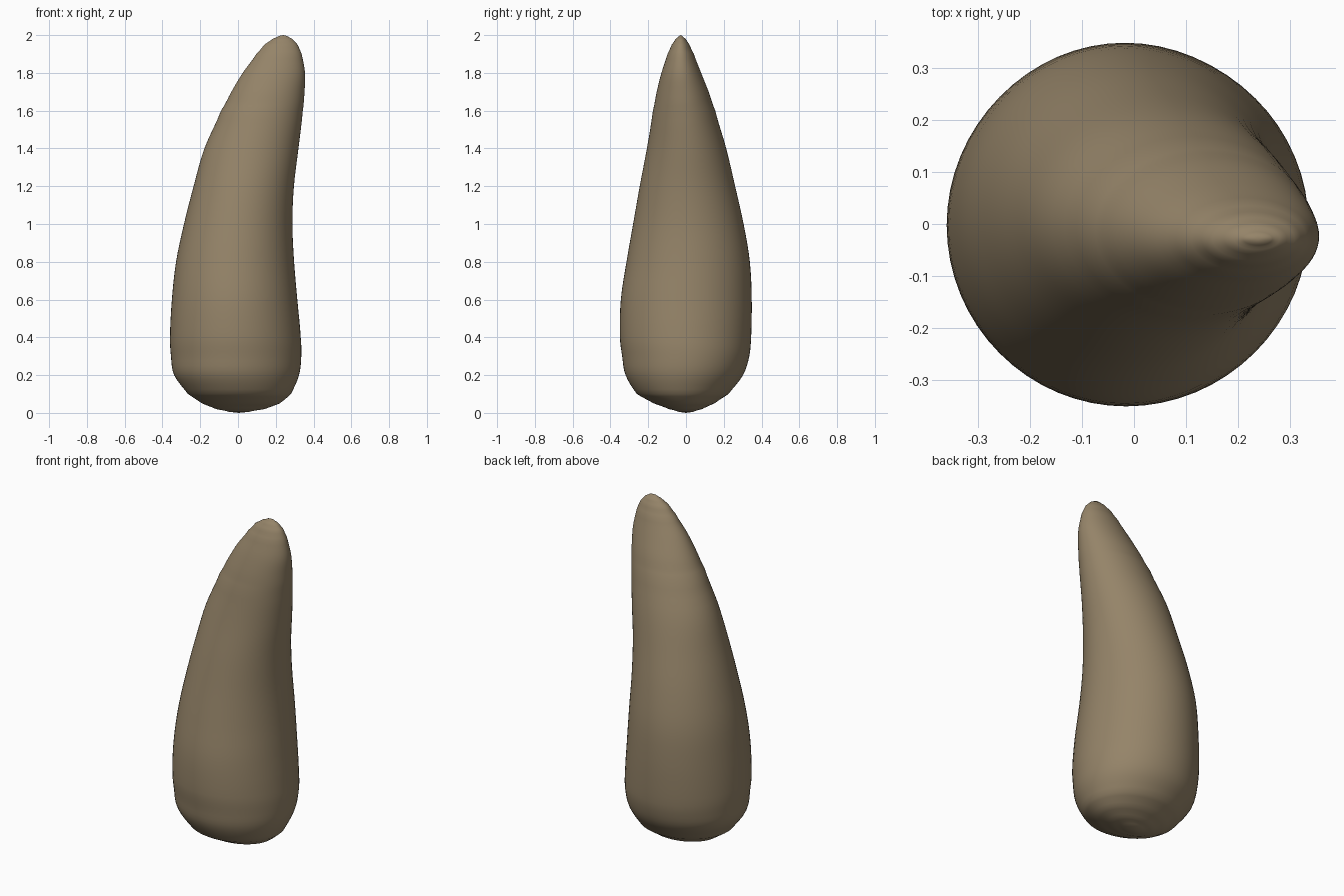
import bpy, bmesh, math

# Outline read from front and side: z, x min, x max, y min, y max
ROWS = [
    (0.006, -0.05, 0.06, -0.04, 0.04), (0.02, -0.115, 0.14, -0.09, 0.085),
    (0.05, -0.19, 0.22, -0.17, 0.15), (0.10, -0.265, 0.28, -0.26, 0.225),
    (0.20, -0.338, 0.323, -0.32, 0.302), (0.30, -0.355, 0.335, -0.338, 0.335),
    (0.40, -0.36, 0.332, -0.35, 0.345), (0.60, -0.35, 0.314, -0.345, 0.348),
    (0.80, -0.328, 0.297, -0.315, 0.338), (1.00, -0.286, 0.288, -0.28, 0.305),
    (1.20, -0.235, 0.296, -0.245, 0.26), (1.40, -0.178, 0.32, -0.207, 0.213),
    (1.60, -0.09, 0.343, -0.175, 0.155), (1.70, -0.035, 0.352, -0.155, 0.12),
    (1.80, 0.025, 0.355, -0.13, 0.08), (1.90, 0.097, 0.337, -0.098, 0.042),
    (1.95, 0.14, 0.315, -0.075, 0.018), (1.98, 0.183, 0.287, -0.054, -0.002),
    (1.995, 0.215, 0.262, -0.038, -0.018),
]
SIDES, STEPS = 64, 4


def spline(a, b, c, d, t):
    return b + 0.5 * t * (c - a + t * (2*a - 5*b + 4*c - d + t * (3*(b - c) + d - a)))


# Smooth the outline into closely spaced rows
rows = []
for i in range(len(ROWS) - 1):
    p = [ROWS[max(0, min(len(ROWS) - 1, i + k))] for k in (-1, 0, 1, 2)]
    for s in range(STEPS):
        t = s / STEPS
        row = [spline(*v, t) for v in zip(*p)]
        row[0] = p[1][0] + (p[2][0] - p[1][0]) * t
        rows.append(row)
rows.append(ROWS[-1])

# Curved tapering horn body, one oval ring per row
bm = bmesh.new()
rings = []
for z, x0, x1, y0, y1 in rows:
    cx, cy, rx, ry = (x0 + x1) / 2, (y0 + y1) / 2, (x1 - x0) / 2, (y1 - y0) / 2
    rings.append([bm.verts.new((cx + rx * math.cos(a), cy + ry * math.sin(a), z))
                  for a in (2 * math.pi * k / SIDES for k in range(SIDES))])
for lo, hi in zip(rings, rings[1:]):
    for k in range(SIDES):
        n = (k + 1) % SIDES
        bm.faces.new((lo[k], lo[n], hi[n], hi[k]))

# Rounded base and tip
for ring, pole in ((rings[0][::-1], (0.005, 0, 0)), (rings[-1], (0.239, -0.028, 2))):
    v = bm.verts.new(pole)
    for k in range(SIDES):
        bm.faces.new((ring[k], ring[(k + 1) % SIDES], v))
for f in bm.faces:
    f.smooth = True
mesh = bpy.data.meshes.new("horn")
bm.to_mesh(mesh)
bm.free()

# Single tan-brown colour
mat = bpy.data.materials.new("tan brown")
mat.diffuse_color = (0.30, 0.23, 0.14, 1)
mesh.materials.append(mat)
horn = bpy.data.objects.new("horn", mesh)
bpy.context.collection.objects.link(horn)
